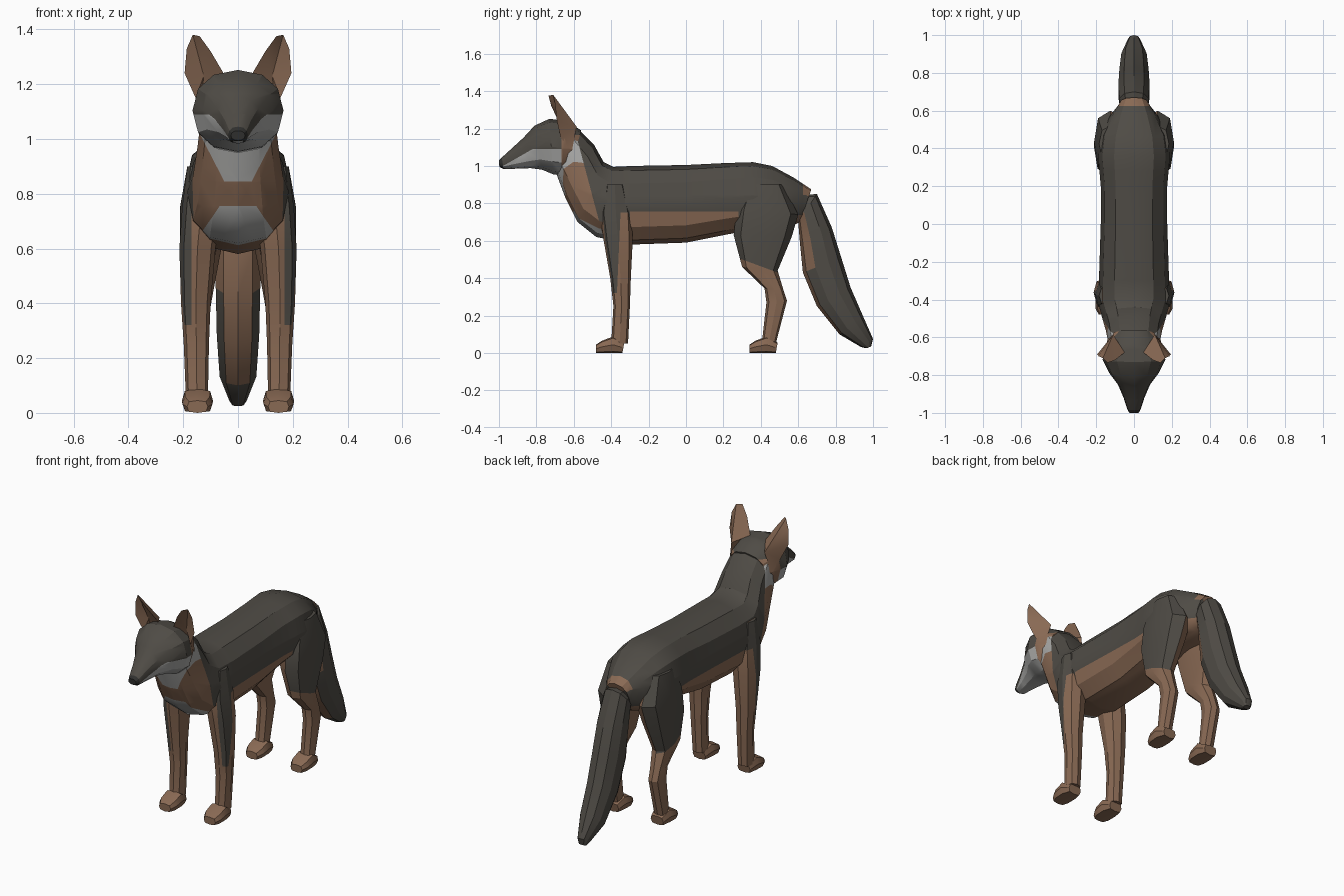
import bpy, bmesh, math
from mathutils import Vector


def material(name, rgb):
    m = bpy.data.materials.new(name)
    m.diffuse_color = (*rgb, 1)
    return m


DARK, BROWN, PALE, BLACK = range(4)
MATS = [material("dark fur", (0.078, 0.071, 0.060)),
        material("brown fur", (0.25, 0.142, 0.088)),
        material("pale fur", (0.40, 0.40, 0.39)),
        material("nose black", (0.03, 0.03, 0.028))]


def finish(bm, name, rule, cuts=()):
    """Cut along the fur borders, colour faces by rule, make the object."""
    bmesh.ops.recalc_face_normals(bm, faces=bm.faces)
    for co, no in cuts:
        bmesh.ops.bisect_plane(bm, geom=bm.verts[:] + bm.edges[:] + bm.faces[:],
                               dist=1e-4, plane_co=co, plane_no=no)
    bm.normal_update()
    for f in bm.faces:
        f.material_index = rule(f.calc_center_median(), f.normal)
    me = bpy.data.meshes.new(name)
    bm.to_mesh(me)
    bm.free()
    for m in MATS:
        me.materials.append(m)
    me.shade_smooth()
    me.set_sharp_from_angle(angle=math.radians(28))
    ob = bpy.data.objects.new(name, me)
    bpy.context.collection.objects.link(ob)
    return ob


def loft(sections, n=12, p=0.9, side=1):
    """Skin rings given as (y, z) of one edge, (y, z) of the other,
    half width and optional x centre."""
    bm = bmesh.new()
    rings = []
    for ya, za, yb, zb, w, *cx in sections:
        ring = []
        for j in range(n):
            t = 2 * math.pi * j / n
            c, s = (math.copysign(abs(v) ** p, v) if abs(v) > 1e-6 else 0
                    for v in (math.cos(t), math.sin(t)))
            ring.append(bm.verts.new((side * (cx[0] if cx else 0) + w * s,
                                      (ya + yb) / 2 + c * (ya - yb) / 2,
                                      (za + zb) / 2 + c * (za - zb) / 2)))
        rings.append(ring)
    for a, b in zip(rings, rings[1:]):
        for j in range(n):
            k = (j + 1) % n
            bm.faces.new((a[j], a[k], b[k], b[j]))
    bm.faces.new(rings[0])
    bm.faces.new(rings[-1])
    return bm


def line_yz(a, b):
    """Cut plane seen from the side as a line through two (y, z) points."""
    return (0, *a), (0, b[1] - a[1], a[0] - b[0])


def lines_xz(a, b):
    """Mirrored pair of cut planes seen from the front as lines."""
    return [((s * a[0], 0, a[1]), (s * (b[1] - a[1]), 0, a[0] - b[0])) for s in (1, -1)]


def lerp(v, a, b):
    """Second coordinate on the line a-b where the first is v."""
    return a[1] + (v - a[0]) * (b[1] - a[1]) / (b[0] - a[0])


# Torso with neck and chest
def body_rule(c, n):
    if c.y > 0.625 and c.z > 0.83:
        return BROWN                                   # patch above the tail
    if c.y < lerp(c.z, (1.1, -0.57), (0.65, -0.45)):   # neck front and chest
        if c.z > 0.845 and abs(c.x) < lerp(c.z, (0.845, 0.05), (1.0, 0.13)):
            return PALE
        if c.z < 0.765 and abs(c.x) < lerp(c.z, (0.765, 0.06), (0.62, 0.16)):
            return PALE
        return BROWN
    if -0.3 < c.y < 0.28 and c.z < 0.755:
        return BROWN                                   # belly
    return BROWN if n.z < -0.4 else DARK


body = loft([(-0.58, 1.20, -0.69, 0.95, 0.135), (-0.49, 1.11, -0.645, 0.83, 0.148),
             (-0.44, 1.02, -0.58, 0.70, 0.165), (-0.39, 0.995, -0.48, 0.62, 0.185),
             (-0.28, 1.0, -0.28, 0.58, 0.185), (0.0, 1.005, 0.0, 0.59, 0.176),
             (0.2, 1.015, 0.2, 0.63, 0.176), (0.36, 1.02, 0.36, 0.66, 0.19),
             (0.46, 1.0, 0.50, 0.66, 0.175), (0.58, 0.935, 0.57, 0.68, 0.125),
             (0.67, 0.875, 0.61, 0.70, 0.075)], p=0.85)
finish(body, "torso_and_neck", body_rule,
       [line_yz((-0.57, 1.1), (-0.45, 0.65)), ((0, 0, 0.755), (0, 0, 1)),
        ((0, 0, 0.845), (0, 0, 1)), ((0, -0.3, 0), (0, 1, 0)),
        ((0, 0.28, 0), (0, 1, 0)), ((0, 0.625, 0), (0, 1, 0))]
       + lines_xz((0.05, 0.845), (0.13, 1.0)) + lines_xz((0.06, 0.765), (0.16, 0.62)))


# Head with muzzle
def head_rule(c, n):
    if c.y < -0.975 and c.z > 0.99:
        return BLACK
    if c.y > -0.665:
        return BROWN if c.z < 1.165 else DARK
    return PALE if c.z < min(1.09, lerp(c.y, (-0.97, 1.005), (-0.82, 1.09))) else DARK


head = loft([(-0.56, 1.19, -0.62, 0.98, 0.12), (-0.64, 1.24, -0.67, 0.95, 0.16),
             (-0.73, 1.252, -0.71, 0.955, 0.166), (-0.81, 1.215, -0.77, 0.98, 0.13),
             (-0.87, 1.15, -0.83, 0.988, 0.085), (-0.93, 1.095, -0.91, 0.985, 0.055),
             (-0.985, 1.045, -0.975, 0.983, 0.036), (-1.0, 1.03, -0.998, 0.995, 0.026)])
finish(head, "head", head_rule,
       [line_yz((-0.97, 1.005), (-0.82, 1.09)), ((0, 0, 1.09), (0, 0, 1)),
        ((0, 0, 1.165), (0, 0, 1)), ((0, -0.665, 0), (0, 1, 0))])

# Bushy tail with a brown underside
tail = loft([(0.58, 0.84, 0.57, 0.74, 0.05), (0.70, 0.85, 0.60, 0.70, 0.08),
             (0.78, 0.67, 0.61, 0.58, 0.086), (0.83, 0.51, 0.625, 0.43, 0.085),
             (0.88, 0.35, 0.70, 0.25, 0.081), (0.945, 0.20, 0.82, 0.10, 0.07),
             (1.0, 0.075, 0.935, 0.032, 0.034), (0.99, 0.035, 0.965, 0.025, 0.022)], n=10)
finish(tail, "tail", lambda c, n: BROWN if n.y < -0.45 and c.z > 0.1 else DARK)

# Cupped ears: a rim joined to a back point and a hollow front point
RIM = [(0.05, -0.68, 1.235), (0.10, -0.72, 1.32), (0.14, -0.735, 1.375),
       (0.165, -0.71, 1.38), (0.187, -0.70, 1.33), (0.195, -0.69, 1.24),
       (0.155, -0.67, 1.15), (0.14, -0.61, 1.08)]
for s, label in ((1, "left"), (-1, "right")):
    bm = bmesh.new()
    rim, back, hollow = [[bm.verts.new((s * x, y, z)) for x, y, z in pts] for pts in
                         (RIM, [(0.11, -0.585, 1.21)], [(0.125, -0.665, 1.23)])]
    for a, b in zip(rim, rim[1:] + rim[:1]):
        bm.faces.new((a, b, back[0]))
        bm.faces.new((b, a, hollow[0]))
    finish(bm, label + "_ear", lambda c, n: BROWN)

# Legs and paws
FRONT = [(-0.43, 0.90, -0.33, 0.90, 0.05, 0.135), (-0.46, 0.75, -0.29, 0.75, 0.070, 0.134),
         (-0.44, 0.60, -0.285, 0.60, 0.066, 0.148), (-0.405, 0.40, -0.295, 0.40, 0.054, 0.154),
         (-0.388, 0.25, -0.30, 0.25, 0.046, 0.152), (-0.40, 0.05, -0.31, 0.05, 0.040, 0.15)]
HIND = [(0.33, 0.90, 0.52, 0.90, 0.065, 0.12), (0.27, 0.77, 0.60, 0.74, 0.086, 0.125),
        (0.255, 0.63, 0.565, 0.62, 0.078, 0.134), (0.30, 0.46, 0.49, 0.44, 0.056, 0.145),
        (0.42, 0.345, 0.52, 0.34, 0.042, 0.15), (0.43, 0.27, 0.54, 0.28, 0.040, 0.15),
        (0.405, 0.05, 0.48, 0.05, 0.038, 0.15)]
PAW = [(-0.09, 0.045, -0.09, 0.0, 0.038, 0.148), (-0.06, 0.065, -0.06, 0.0, 0.055, 0.148),
       (0.0, 0.088, 0.0, 0.0, 0.057, 0.148), (0.06, 0.055, 0.05, 0.0, 0.042, 0.148)]

for s, label in ((1, "left"), (-1, "right")):
    # dark stripe down the outer front of the fore leg
    def front_rule(c, n):
        outer = c.x * s > 0.17 or (c.z > 0.7 and n.x * s > 0)
        ahead = c.y < lerp(c.z, (0.75, -0.35), (0.30, -0.37)) or c.z > 0.75
        return DARK if c.z > 0.32 and outer and ahead else BROWN

    finish(loft(FRONT, n=8, p=0.8, side=s), label + "_front_leg", front_rule,
           [line_yz((-0.35, 0.75), (-0.37, 0.30)), ((s * 0.17, 0, 0), (1, 0, 0)),
            ((0, 0, 0.32), (0, 0, 1))])

    # dark outer thigh
    def hind_rule(c, n):
        return DARK if c.z > lerp(c.y, (0.30, 0.50), (0.49, 0.43)) and n.x * s > -0.35 else BROWN

    finish(loft(HIND, n=8, p=0.8, side=s), label + "_hind_leg", hind_rule,
           [line_yz((0.30, 0.50), (0.49, 0.43))])

    for part, y in (("front", -0.39), ("hind", 0.43)):
        paw = loft([(a + y, za, b + y, zb, w, cx) for a, za, b, zb, w, cx in PAW],
                   n=8, p=0.6, side=s)
        finish(paw, f"{label}_{part}_paw", lambda c, n: BROWN)
